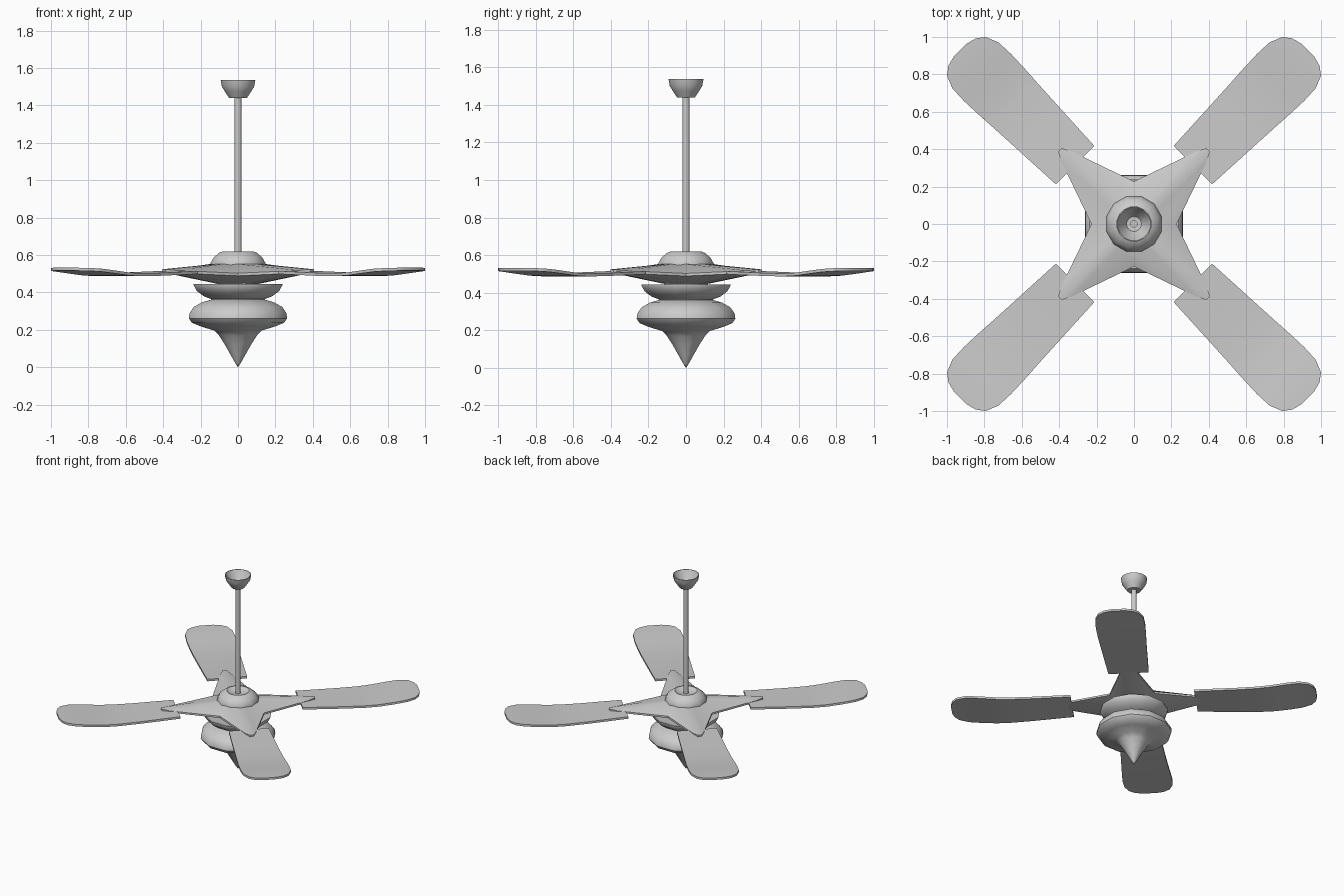
import bpy, bmesh, math

if "Cube" in bpy.data.objects:
    bpy.data.objects.remove(bpy.data.objects["Cube"])


def finish(name, bm, angle=40):
    bmesh.ops.recalc_face_normals(bm, faces=bm.faces)
    mesh = bpy.data.meshes.new(name)
    bm.to_mesh(mesh)
    bm.free()
    ob = bpy.data.objects.new(name, mesh)
    bpy.context.collection.objects.link(ob)
    bpy.ops.object.select_all(action='DESELECT')
    ob.select_set(True)
    bpy.context.view_layer.objects.active = ob
    bpy.ops.object.shade_smooth_by_angle(angle=math.radians(angle))
    return ob


def lathe(name, profile, sides=12):
    """Revolve (radius, z) points around z; flats face the axes."""
    bm = bmesh.new()
    rings = []
    for r, z in profile:
        n = 1 if r == 0 else sides
        rings.append([bm.verts.new((r * math.cos((i + .5) * math.tau / sides),
                                    r * math.sin((i + .5) * math.tau / sides), z))
                      for i in range(n)])
    for a, b in zip(rings, rings[1:]):
        for i in range(sides):
            j = (i + 1) % sides
            f = [a[i % len(a)], a[j % len(a)], b[j % len(b)], b[i % len(b)]]
            bm.faces.new(list(dict.fromkeys(f)))
    return finish(name, bm)


# Ceiling cup, open at the top, and hanging rod
lathe("ceiling_cup", [(0, 1.445), (.04, 1.45), (.068, 1.49), (.09, 1.537), (.095, 1.537),
                      (.088, 1.50), (.072, 1.475), (.048, 1.44), (0, 1.44)], 16)
lathe("rod", [(0, .6), (.019, .6), (.019, 1.47), (0, 1.47)], 16)

# Motor dome above the star
lathe("top_dome", [(0, .60), (.06, .605), (.082, .62), (.105, .612), (.135, .587),
                   (.153, .555), (.15, .53), (0, .53)])

# Stepped ring below the star
lathe("neck", [(0, .50), (.12, .50), (.12, .42), (0, .42)])
lathe("lower_ring", [(0, .435), (.21, .435), (.245, .445), (.245, .438), (.228, .408),
                     (.19, .38), (.15, .365), (.15, .35), (0, .35)])

# Bulging bowl with pointed finial
lathe("bowl_finial", [(0, .365), (.14, .364), (.2, .347), (.245, .322), (.268, .29),
                      (.272, .262), (.255, .238), (.205, .218), (.13, .196), (.105, .17),
                      (.075, .125), (.04, .065), (.015, .022), (0, 0)])

# Four-pointed star bracket
bm = bmesh.new()
top_in, top_out, bot_out, bot_in = [], [], [], []
for k in range(4):
    a = k * math.pi / 2 + math.pi / 4
    ca, sa = math.cos(a), math.sin(a)
    # outline of one arm: valley, arm shoulders, blunt tip: along, across, z
    for u, w, z in [(.161, -.161, .503), (.506, -.04, .518), (.56, -.013, .524),
                    (.56, .013, .524), (.506, .04, .518)]:
        for lst, zz in ((top_out, z), (bot_out, z - .014)):
            lst.append(bm.verts.new((u * ca - w * sa, u * sa + w * ca, zz)))
    for t in (-45, -12, -4, 4, 12):
        b = a + math.radians(t)
        top_in.append(bm.verts.new((.15 * math.cos(b), .15 * math.sin(b), .552)))
        bot_in.append(bm.verts.new((.12 * math.cos(b), .12 * math.sin(b), .448)))
for p, q in ((top_in, top_out), (top_out, bot_out), (bot_out, bot_in)):
    for i in range(20):
        j = (i + 1) % 20
        bm.faces.new((p[i], p[j], q[j], q[i]))
bm.faces.new(top_in)
bm.faces.new(bot_in)
finish("star_bracket", bm, 30)

# Four blades: along, half width, height; gently curved up at the tip
stations = [(.446, .145, .507), (.6, .153, .502), (.75, .16, .497), (.9, .168, .495),
            (1.0, .174, .499), (1.11, .178, .510), (1.2, .174, .519), (1.268, .146, .523),
            (1.3, .103, .524), (1.314, .05, .525)]
for k in range(4):
    a = k * math.pi / 2 + math.pi / 4
    ca, sa = math.cos(a), math.sin(a)
    bm = bmesh.new()
    prev = None
    h = .008
    for u, w, z in stations:
        sec = [bm.verts.new((u * ca - s * w * sa, u * sa + s * w * ca, z + d))
               for s, d in ((-1, -h), (1, -h), (1, h), (-1, h))]
        if prev:
            for i in range(4):
                bm.faces.new((prev[i], prev[(i + 1) % 4], sec[(i + 1) % 4], sec[i]))
        else:
            bm.faces.new(sec)
        prev = sec
    bm.faces.new(prev)
    finish(f"blade_{k + 1}", bm, 35)
